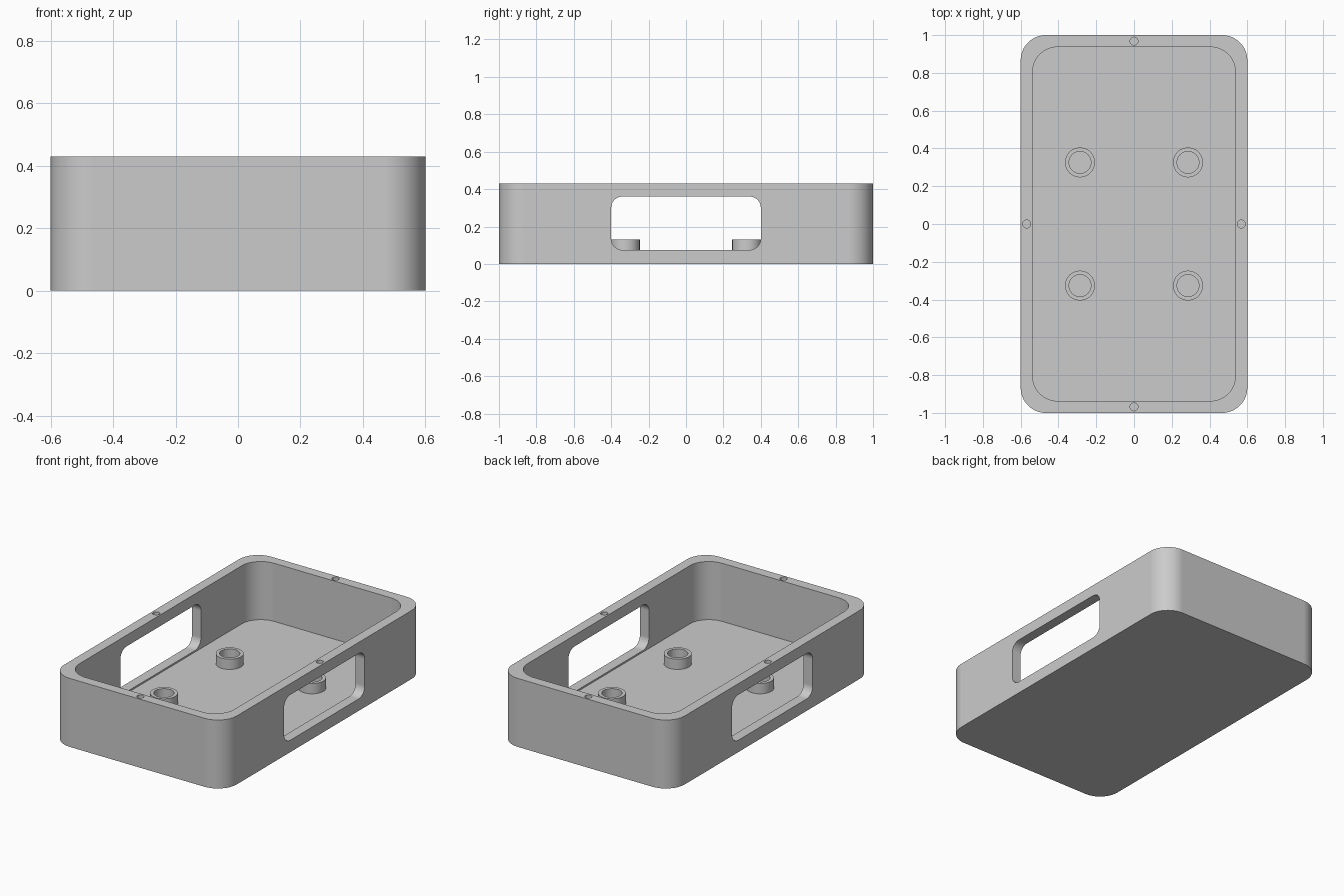
import bpy, bmesh, math
from mathutils import Matrix, Vector

if "Cube" in bpy.data.objects:
    bpy.data.objects.remove(bpy.data.objects["Cube"])

HEIGHT, FLOOR = 0.43, 0.065

grey = bpy.data.materials.new("light grey plastic")
grey.diffuse_color = (0.6, 0.6, 0.6, 1)
grey.use_nodes = True
grey.node_tree.nodes["Principled BSDF"].inputs["Base Color"].default_value = grey.diffuse_color


def add_object(name, bm):
    bmesh.ops.recalc_face_normals(bm, faces=bm.faces)
    mesh = bpy.data.meshes.new(name)
    bm.to_mesh(mesh)
    bm.free()
    mesh.materials.append(grey)
    ob = bpy.data.objects.new(name, mesh)
    bpy.context.collection.objects.link(ob)
    return ob


def rounded_prism(name, half_x, half_y, radius, z0, z1, seg=16):
    """Vertical prism with a rounded rectangle outline."""
    bm = bmesh.new()
    ring = []
    for i, (sx, sy) in enumerate([(1, 1), (-1, 1), (-1, -1), (1, -1)]):
        for k in range(seg + 1):
            a = math.pi / 2 * (i + k / seg)
            ring.append(bm.verts.new((sx * (half_x - radius) + radius * math.cos(a),
                                      sy * (half_y - radius) + radius * math.sin(a), z0)))
    base = bm.faces.new(ring)
    top = bmesh.ops.extrude_face_region(bm, geom=[base], use_keep_orig=True)["geom"]
    bmesh.ops.translate(bm, vec=(0, 0, z1 - z0),
                        verts=[v for v in top if isinstance(v, bmesh.types.BMVert)])
    return add_object(name, bm)


def cylinder(name, x, y, radius, z0, z1):
    bm = bmesh.new()
    bmesh.ops.create_cone(bm, cap_ends=True, segments=32, radius1=radius, radius2=radius,
                          depth=z1 - z0, matrix=Matrix.Translation((x, y, (z0 + z1) / 2)))
    return add_object(name, bm)


def tube(name, x, y, r_in, r_out, z0, z1, seg=48):
    """Ring made by spinning a rectangular profile."""
    bm = bmesh.new()
    vs = [bm.verts.new((x + r, y, z)) for r, z in
          [(r_in, z0), (r_out, z0), (r_out, z1), (r_in, z1)]]
    edges = [bm.edges.new((vs[i], vs[(i + 1) % 4])) for i in range(4)]
    bmesh.ops.spin(bm, geom=vs + edges, cent=(x, y, 0), axis=(0, 0, 1),
                   angle=math.tau, steps=seg)
    bmesh.ops.remove_doubles(bm, verts=bm.verts, dist=1e-5)
    return add_object(name, bm)


def cut(ob, cutter):
    mod = ob.modifiers.new("cut", 'BOOLEAN')
    mod.operation, mod.solver, mod.object = 'DIFFERENCE', 'EXACT', cutter
    bpy.context.view_layer.objects.active = ob
    bpy.ops.object.modifier_apply(modifier=mod.name)
    bpy.data.objects.remove(cutter)


def smooth(ob):
    ob.data.shade_smooth()
    ob.data.set_sharp_from_angle(angle=math.radians(30))
    mod = ob.modifiers.new("normals", 'WEIGHTED_NORMAL')
    mod.keep_sharp = True


# Open tray with rounded corners
case = rounded_prism("case", 0.6, 1.0, 0.133, 0, HEIGHT)
cut(case, rounded_prism("cavity", 0.537, 0.937, 0.133, FLOOR, HEIGHT + 0.1))

# Rounded window through both long walls
window = rounded_prism("window", 0.1425, 0.4, 0.06, -0.8, 0.8, seg=10)
window.data.transform(Matrix.Translation((0, 0, 0.2175)) @ Matrix.Rotation(math.pi / 2, 4, 'Y'))
cut(case, window)

# Small blind holes in the middle of each rim side
for x, y in [(0.568, 0), (-0.568, 0), (0, 0.968), (0, -0.968)]:
    cut(case, cylinder("pin_hole", x, y, 0.021, HEIGHT - 0.05, HEIGHT + 0.05))
smooth(case)

# Four hollow mounting posts on the floor
for sx in (-1, 1):
    for sy in (-1, 1):
        name = "mounting_post_" + ("front" if sy < 0 else "back") + ("_left" if sx < 0 else "_right")
        smooth(tube(name, sx * 0.286, sy * 0.326, 0.058, 0.079, FLOOR - 0.005, 0.13))
